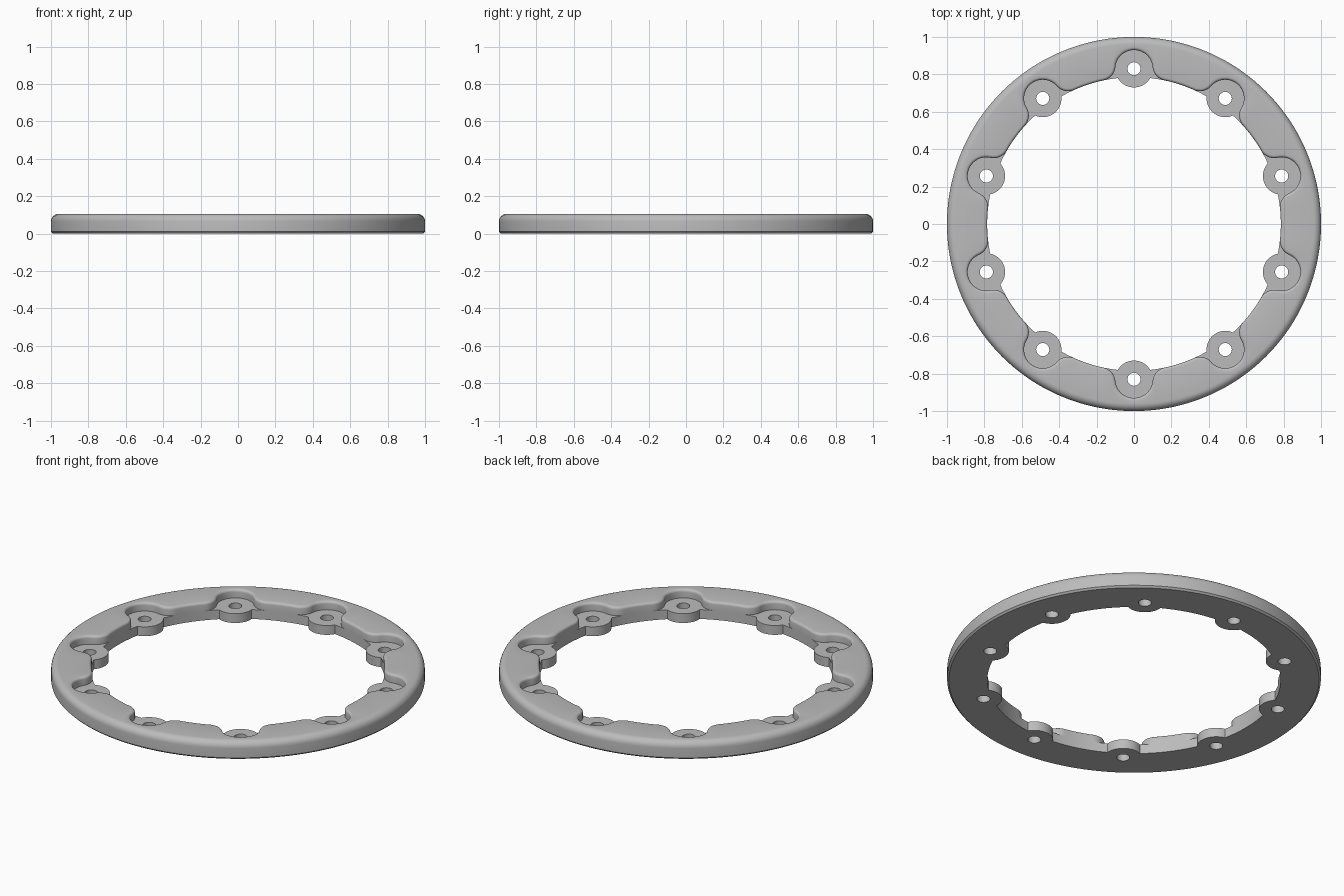
import bpy, bmesh
from math import sin, cos, pi, atan2, sqrt, hypot, radians
from mathutils import Vector, Matrix

if "Cube" in bpy.data.objects:
    bpy.data.objects.remove(bpy.data.objects["Cube"])

COUNT = 10          # bosses around the ring
STEP = 2 * pi / COUNT
OUTER, INNER, HEIGHT = 1.0, 0.785, 0.105
BOSS_R, BOSS_AT, BOSS_Z = 0.10, 0.83, 0.055
HOLE_R, FLARE, ROUND = 0.035, 0.08, 0.015

grey = bpy.data.materials.new("plain grey")
grey.use_nodes = True
grey.diffuse_color = (0.5, 0.5, 0.5, 1)
grey.node_tree.nodes["Principled BSDF"].inputs["Base Color"].default_value = (0.5, 0.5, 0.5, 1)


def arc(cx, cy, r, a, b, n):
    return [Vector((cx + r * cos(a + (b - a) * i / n), cy + r * sin(a + (b - a) * i / n)))
            for i in range(n + 1)]


# Half of one pocket outline: back of the boss, flared mouth, plain inner rim
reach, far = BOSS_R + FLARE, INNER + FLARE
fy = (far ** 2 - reach ** 2 + BOSS_AT ** 2) / (2 * BOSS_AT)
fx = sqrt(far ** 2 - fy ** 2)
touch = atan2(fy - BOSS_AT, fx)
rim = atan2(fy, fx)
half = arc(0, BOSS_AT, BOSS_R, pi / 2, touch, 14)
half += arc(fx, fy, FLARE, touch + pi, rim + pi, 10)[1:]
half += arc(0, 0, INNER, rim, pi / 2 - STEP / 2, 4)[1:]
unit = [Vector((-p.x, p.y)) for p in reversed(half[1:-1])] + half

# Full outline, repeated clockwise
outline = []
for k in range(COUNT):
    turn = Matrix.Rotation(-k * STEP, 2)
    outline += [turn @ p for p in unit]
N = len(outline)

# Outward normals of the outline, for the rounded pocket edge
normals = []
for i in range(N):
    t = (outline[(i + 1) % N] - outline[i - 1]).normalized()
    normals.append(Vector((-t.y, t.x)))

# Angle of every column, kept in order around the ring
angles = []
for k in range(COUNT):
    angles += sorted((atan2(p.x, p.y) + k * STEP for p in unit))


def foot_radius(a):
    """Inner edge of the base: rim with the bosses standing inwards."""
    d = (a + STEP / 2) % STEP - STEP / 2
    s = BOSS_R ** 2 - (BOSS_AT * sin(d)) ** 2
    return min(INNER, BOSS_AT * cos(d) - sqrt(s)) if s > 0 else INNER


def circle(r, z):
    return [(r * sin(a), r * cos(a), z) for a in angles]


def foot(z):
    return [(foot_radius(a) * sin(a), foot_radius(a) * cos(a), z) for a in angles]


def pocket(offset, z):
    return [(p.x + n.x * offset, p.y + n.y * offset, z) for p, n in zip(outline, normals)]


# Cross-section rows, from the underside round the outside and into the pockets
rows = [foot(0), circle(OUTER - 0.01, 0), circle(OUTER, 0.01)]
for i in range(7):
    a = i / 6 * pi / 2
    rows.append(circle(OUTER - 0.04 * (1 - cos(a)), HEIGHT - 0.04 * (1 - sin(a))))
for i in range(5):
    a = i / 4 * pi / 2
    rows.append(pocket(ROUND * (1 - sin(a)), HEIGHT - ROUND * (1 - cos(a))))
rows += [pocket(0, BOSS_Z), foot(BOSS_Z)]

bm = bmesh.new()
grid = [[bm.verts.new(p) for p in row] for row in rows]
for r in range(len(grid)):
    lower, upper = grid[r], grid[(r + 1) % len(grid)]
    for i in range(N):
        j = (i + 1) % N
        bm.faces.new((lower[i], lower[j], upper[j], upper[i]))
bmesh.ops.remove_doubles(bm, verts=bm.verts, dist=0.0002)
bmesh.ops.recalc_face_normals(bm, faces=bm.faces)


def make_object(name, bm):
    mesh = bpy.data.meshes.new(name)
    bm.to_mesh(mesh)
    bm.free()
    mesh.materials.append(grey)
    obj = bpy.data.objects.new(name, mesh)
    bpy.context.collection.objects.link(obj)
    return obj


ring = make_object("mounting_ring", bm)

# Bolt holes through the bosses
bm = bmesh.new()
for k in range(COUNT):
    place = Matrix.Translation((BOSS_AT * sin(k * STEP), BOSS_AT * cos(k * STEP), 0.05))
    bmesh.ops.create_cone(bm, cap_ends=True, segments=32, radius1=HOLE_R, radius2=HOLE_R,
                          depth=0.3, matrix=place)
cutter = make_object("hole_cutter", bm)
cutter.hide_render = True

cut = ring.modifiers.new("bolt holes", "BOOLEAN")
cut.operation = "DIFFERENCE"
cut.solver = "EXACT"
cut.object = cutter
bpy.ops.object.select_all(action="DESELECT")
ring.select_set(True)
bpy.context.view_layer.objects.active = ring
bpy.ops.object.modifier_apply(modifier=cut.name)
bpy.data.objects.remove(cutter)
bpy.ops.object.shade_smooth_by_angle(angle=radians(35))
